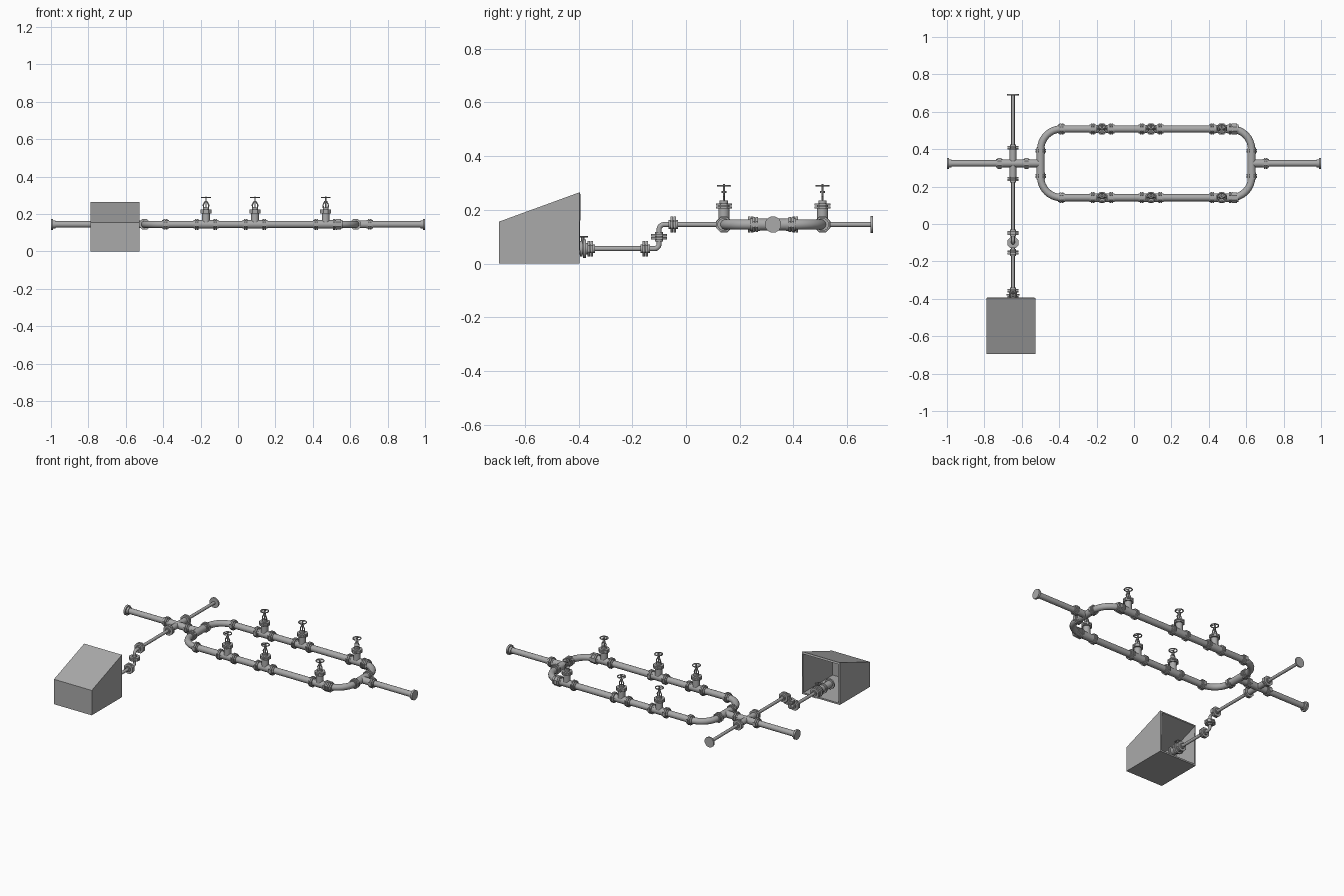
import bpy, bmesh, math
from mathutils import Vector

if "Cube" in bpy.data.objects:
    bpy.data.objects.remove(bpy.data.objects["Cube"])

Z, YC, XB = 0.145, 0.324, -0.647        # pipe height, main pipe y, branch pipe x
XL, XR, YF, YB = -0.499, 0.629, 0.141, 0.508   # loop rectangle


def material(name, v):
    m = bpy.data.materials.new(name)
    m.diffuse_color = (v, v, v, 1)
    m.use_nodes = True
    m.node_tree.nodes["Principled BSDF"].inputs["Base Color"].default_value = m.diffuse_color
    return m


STEEL = material("steel grey", 0.4)
HOUSING = material("housing grey", 0.4)


def finish(name, bm, mat, smooth=True):
    bmesh.ops.recalc_face_normals(bm, faces=bm.faces)
    me = bpy.data.meshes.new(name)
    bm.to_mesh(me)
    bm.free()
    me.materials.append(mat)
    ob = bpy.data.objects.new(name, me)
    bpy.context.collection.objects.link(ob)
    if smooth:
        bpy.ops.object.select_all(action='DESELECT')
        ob.select_set(True)
        bpy.context.view_layer.objects.active = ob
        bpy.ops.object.shade_smooth_by_angle(angle=math.radians(35))
    return ob


def cyl(bm, p1, p2, r, sides=16):
    """Capped cylinder between two points."""
    p1, p2 = Vector(p1), Vector(p2)
    d = p2 - p1
    rot = d.to_track_quat('Z', 'Y').to_matrix()
    rings = []
    for p in (p1, p2):
        ring = []
        for i in range(sides):
            a = 2 * math.pi * (i + 0.5) / sides
            ring.append(bm.verts.new(p + rot @ Vector((r * math.cos(a), r * math.sin(a), 0))))
        rings.append(ring)
    for i in range(sides):
        j = (i + 1) % sides
        bm.faces.new((rings[0][i], rings[0][j], rings[1][j], rings[1][i]))
    bm.faces.new(rings[0][::-1])
    bm.faces.new(rings[1])


def tube(name, pts, r, cyclic=False):
    """Round pipe swept along a path."""
    cu = bpy.data.curves.new(name, 'CURVE')
    cu.dimensions = '3D'
    cu.bevel_depth, cu.bevel_resolution, cu.use_fill_caps = r, 5, True
    sp = cu.splines.new('POLY')
    sp.points.add(len(pts) - 1)
    for q, p in zip(sp.points, pts):
        q.co = (*p, 1)
    sp.use_cyclic_u = cyclic
    cu.materials.append(STEEL)
    ob = bpy.data.objects.new(name, cu)
    bpy.context.collection.objects.link(ob)
    bpy.ops.object.select_all(action='DESELECT')
    ob.select_set(True)
    bpy.context.view_layer.objects.active = ob
    bpy.ops.object.convert(target='MESH')
    bpy.ops.object.shade_smooth_by_angle(angle=math.radians(40))


def coupling(bm, p, axis, r=0.031, sleeve=0.024):
    """Flange with a narrower sleeve on both sides."""
    p, d = Vector(p), Vector(axis)
    cyl(bm, p - d * 0.018, p + d * 0.018, sleeve, 12)
    for s in (-1, 1):
        cyl(bm, p + d * s * 0.001, p + d * s * 0.010, r, 8)


def rounded(corners, r, cyclic=False, n=8):
    """Path through corners with rounded bends."""
    out, m = [], len(corners)
    for i, c in enumerate(corners):
        c = Vector(c)
        if not cyclic and i in (0, m - 1):
            out.append(c)
            continue
        a = (Vector(corners[i - 1]) - c).normalized()
        b = (Vector(corners[(i + 1) % m]) - c).normalized()
        for k in range(n + 1):
            t = math.pi / 2 * k / n
            out.append(c + a * r * (1 - math.sin(t)) + b * r * (1 - math.cos(t)))
    return out


X, Y, UP = (1, 0, 0), (0, 1, 0), (0, 0, 1)

# Pipes
tube("loop_pipe", rounded([(XL, YF, Z), (XR, YF, Z), (XR, YB, Z), (XL, YB, Z)], 0.11, True), 0.0195, True)
tube("inlet_pipe", [(-0.995, YC, Z), (XL, YC, Z)], 0.0175)
tube("outlet_pipe", [(XR, YC, Z), (0.995, YC, Z)], 0.0175)
tube("branch_pipe", rounded([(XB, 0.69, Z), (XB, -0.1, Z), (XB, -0.1, 0.055), (XB, -0.5, 0.055)], 0.018), 0.0095)

# End flanges
bm = bmesh.new()
for s in (-1, 1):
    cyl(bm, (s, YC, Z), (s * 0.988, YC, Z), 0.031, 12)
    cyl(bm, (s * 0.99, YC, Z), (s * 0.975, YC, Z), 0.022, 12)
cyl(bm, (XB, 0.695, Z), (XB, 0.686, Z), 0.032, 12)
finish("end_flanges", bm, STEEL)

# Couplings along the pipes
bm = bmesh.new()
for x in (XB - 0.072, XB + 0.072, 0.705):
    coupling(bm, (x, YC, Z), X)
for x in (XL, XR):
    for s in (-1, 1):
        coupling(bm, (x, YC + s * 0.067, Z), Y)
for y in (YF, YB):
    for x in (-0.387, 0.54):
        coupling(bm, (x, y, Z), X)
for y, z in ((YC + 0.083, Z), (YC - 0.083, Z), (-0.048, Z), (-0.152, 0.055), (-0.357, 0.055)):
    coupling(bm, (XB, y, z), Y, 0.032, 0.017)
coupling(bm, (XB, -0.1, 0.1), UP, 0.032, 0.015)
finish("pipe_couplings", bm, STEEL)

# Cross and tee fittings
bm = bmesh.new()
cyl(bm, (XB - 0.072, YC, Z), (XB + 0.072, YC, Z), 0.021)
cyl(bm, (XB, YC - 0.083, Z), (XB, YC + 0.083, Z), 0.018)
for x, e in ((XL, XL - 0.07), (XR, 0.705)):
    cyl(bm, (x, YC - 0.067, Z), (x, YC + 0.067, Z), 0.022)
    cyl(bm, (x, YC, Z), (e, YC, Z), 0.021)
finish("cross_and_tees", bm, STEEL)


def ring(bm, c, R, r, n=16, m=6):
    """Flat-lying torus for a handwheel."""
    g = [[bm.verts.new((c[0] + (R + r * math.cos(b)) * math.cos(a),
                        c[1] + (R + r * math.cos(b)) * math.sin(a), c[2] + r * math.sin(b)))
          for b in [2 * math.pi * j / m for j in range(m)]]
         for a in [2 * math.pi * i / n for i in range(n)]]
    for i in range(n):
        for j in range(m):
            i2, j2 = (i + 1) % n, (j + 1) % m
            bm.faces.new((g[i][j], g[i2][j], g[i2][j2], g[i][j2]))


# Gate valves with yoke, stem and handwheel
for row, y in (("front", YF), ("back", YB)):
    for k, x in enumerate((-0.171, 0.091, 0.469)):
        bm = bmesh.new()
        cyl(bm, (x - 0.05, y, Z), (x + 0.05, y, Z), 0.023)
        for s in (-1, 1):
            coupling(bm, (x + s * 0.05, y, Z), X, 0.032)
        cyl(bm, (x, y, Z), (x, y, 0.222), 0.021)
        cyl(bm, (x, y, 0.204), (x, y, 0.213), 0.032, 8)
        cyl(bm, (x, y, 0.215), (x, y, 0.224), 0.032, 8)
        cyl(bm, (x, y, 0.224), (x, y, 0.234), 0.016, 12)
        for s in (-1, 1):                       # yoke arms
            cyl(bm, (x + s * 0.012, y, 0.23), (x + s * 0.015, y, 0.25), 0.0035, 6)
            cyl(bm, (x + s * 0.015, y, 0.25), (x + s * 0.005, y, 0.266), 0.0035, 6)
        cyl(bm, (x, y, 0.262), (x, y, 0.27), 0.009, 10)
        cyl(bm, (x, y, 0.22), (x, y, 0.295), 0.004, 8)
        ring(bm, (x, y, 0.289), 0.023, 0.0035)
        for i in range(3):                      # spokes
            a = math.pi / 2 + i * 2 * math.pi / 3
            cyl(bm, (x, y, 0.289), (x + 0.023 * math.cos(a), y + 0.023 * math.sin(a), 0.289), 0.0025, 6)
        finish(f"{row}_valve_{k + 1}", bm, STEEL)

# Pump valve reaching into the housing
bm = bmesh.new()
z = 0.055
cyl(bm, (XB, -0.36, z), (XB, -0.50, z), 0.022)
for y, r in ((-0.378, 0.036), (-0.39, 0.03), (-0.43, 0.032), (-0.50, 0.032)):
    cyl(bm, (XB, y - 0.005, z), (XB, y + 0.005, z), r, 12)
cyl(bm, (XB, -0.384, z), (XB, -0.384, 0.1), 0.007, 8)
ring(bm, (XB, -0.384, 0.1), 0.017, 0.003)
cyl(bm, (XB - 0.017, -0.384, 0.1), (XB + 0.017, -0.384, 0.1), 0.003, 6)
finish("pump_valve", bm, STEEL)

# Sloped housing, open at the back
bm = bmesh.new()
prof = [(-0.695, 0), (-0.396, 0), (-0.396, 0.265), (-0.695, 0.156)]
l, r = ([bm.verts.new((x, y, z)) for y, z in prof] for x in (-0.789, -0.527))
bm.faces.new(l)
bm.faces.new(r)
for i in (0, 2, 3):
    bm.faces.new((l[i], l[(i + 1) % 4], r[(i + 1) % 4], r[i]))
box = finish("sloped_housing", bm, HOUSING, False)
sol = box.modifiers.new("wall", 'SOLIDIFY')
sol.thickness, sol.offset, sol.use_even_offset = 0.01, -1, True
